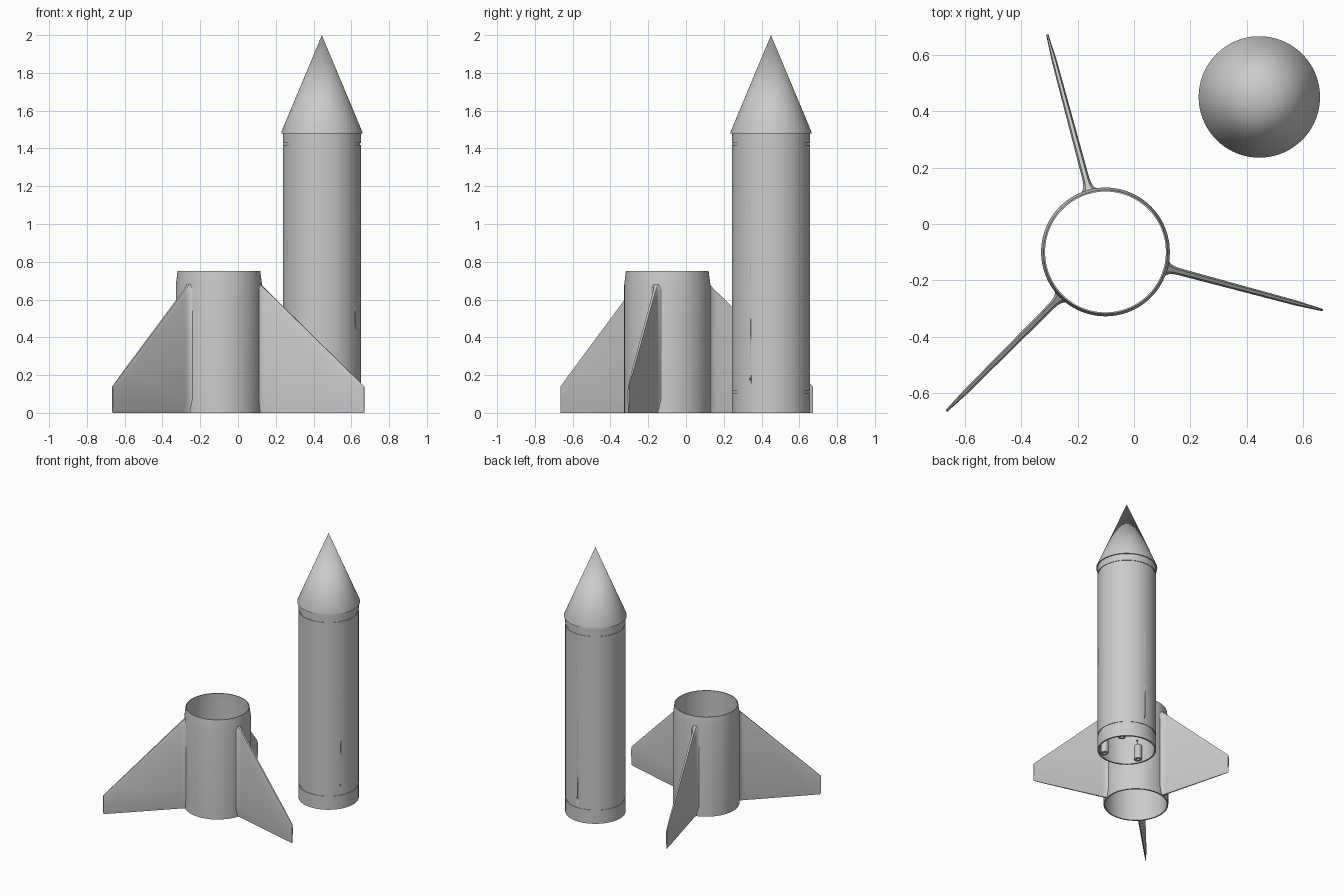
import bpy, bmesh, math
from mathutils import Matrix, Vector

cube = bpy.data.objects.get("Cube")
if cube:
    bpy.data.objects.remove(cube)

mat = bpy.data.materials.new("plain grey")
mat.use_nodes = True
GREY = (0.6, 0.6, 0.6, 1)
mat.diffuse_color = GREY
mat.node_tree.nodes["Principled BSDF"].inputs["Base Color"].default_value = GREY


def add_object(name, bm, loc, angle=0.0, smooth=30):
    bmesh.ops.recalc_face_normals(bm, faces=bm.faces)
    mesh = bpy.data.meshes.new(name)
    bm.to_mesh(mesh)
    bm.free()
    obj = bpy.data.objects.new(name, mesh)
    obj.location = loc
    obj.rotation_euler.z = angle
    mesh.materials.append(mat)
    bpy.context.collection.objects.link(obj)
    bpy.ops.object.select_all(action='DESELECT')
    obj.select_set(True)
    bpy.context.view_layer.objects.active = obj
    bpy.ops.object.shade_smooth_by_angle(angle=math.radians(smooth))
    return obj


def lathe(name, profile, loc, sides=96, closed=True):
    """Spin a (radius, height) profile around the vertical axis."""
    bm = bmesh.new()
    verts = [bm.verts.new((r, 0, z)) for r, z in profile]
    pairs = list(zip(verts, verts[1:]))
    if closed:
        pairs.append((verts[-1], verts[0]))
    edges = [bm.edges.new(p) for p in pairs]
    bmesh.ops.spin(bm, geom=verts + edges, cent=(0, 0, 0), axis=(0, 0, 1),
                   angle=2 * math.pi, steps=sides, use_duplicate=False)
    bmesh.ops.remove_doubles(bm, verts=bm.verts, dist=1e-5)
    return add_object(name, bm, loc)


ROCKET = Vector((0.444, 0.45, 0))
CAN = Vector((-0.101, -0.099, 0))

# Body tube with a shallow seam groove near each end
R, INNER, DEPTH = 0.207, 0.195, 0.004
outer = [(R, 0)]
for z in (0.103, 1.417):
    outer += [(R, z), (R - DEPTH, z), (R - DEPTH, z + 0.012), (R, z + 0.012)]
outer += [(R, 1.485), (INNER, 1.485), (INNER, 0)]
body = lathe("body_tube", outer, ROCKET)

# Small screw holes through the lower body wall
bm = bmesh.new()
for deg in (-32, 88, 208):
    turn = Matrix.Rotation(math.radians(deg), 4, 'Z')
    place = turn @ Matrix.Translation((R, 0, 0.18)) @ Matrix.Rotation(math.pi / 2, 4, 'Y')
    bmesh.ops.create_cone(bm, cap_ends=True, segments=12, radius1=0.006,
                          radius2=0.006, depth=0.06, matrix=place)
cutter = add_object("screw_hole_cutter", bm, ROCKET)
cutter.hide_render = True
cutter.hide_viewport = True
holes = body.modifiers.new("screw holes", 'BOOLEAN')
holes.operation = 'DIFFERENCE'
holes.object = cutter

# Nose cone with a slight overhanging lip
lathe("nose_cone", [(0, 1.48), (0.215, 1.48), (0.215, 1.486), (0, 2.0)],
      ROCKET, closed=False)

# Hollow mounting posts inside the tail
for i, deg in enumerate((-61, 38, 202)):
    a = math.radians(deg)
    spot = ROCKET + Vector((math.cos(a), math.sin(a), 0)) * 0.168
    lathe(f"mounting_post_{i + 1}",
          [(0.012, 0.01), (0.027, 0.01), (0.027, 0.12), (0.012, 0.12)], spot, 24)

# Fin can sleeve, open at both ends, tapered at the top
lathe("fin_can", [(0.228, 0), (0.228, 0.68), (0.219, 0.75),
                  (0.214, 0.75), (0.218, 0.68), (0.218, 0)], CAN)

# Fins: stations of (radius, half thickness) with a flared root
STATIONS = [(0.221, 0.034), (0.229, 0.024), (0.238, 0.018), (0.252, 0.014),
            (0.27, 0.0125), (0.7, 0.009), (0.797, 0.004)]


def fin(name, deg):
    bm = bmesh.new()
    rings = []
    for r, h in STATIONS:
        top = 0.14 + (0.797 - r) * 0.95
        side = [(0.35 * h, 0), (h, 0.07), (h, top - 0.025), (0.5 * h, top)]
        ring = side + [(-y, z) for y, z in reversed(side)]
        rings.append([bm.verts.new((r, y, z)) for y, z in ring])
    for a, b in zip(rings, rings[1:]):
        n = len(a)
        for i in range(n):
            j = (i + 1) % n
            bm.faces.new((a[i], a[j], b[j], b[i]))
    bm.faces.new(rings[0])
    bm.faces.new(rings[-1])
    add_object(name, bm, CAN, math.radians(deg), 25)


for name, deg in (("left_fin", -15), ("back_fin", 105), ("front_right_fin", 225)):
    fin(name, deg)
